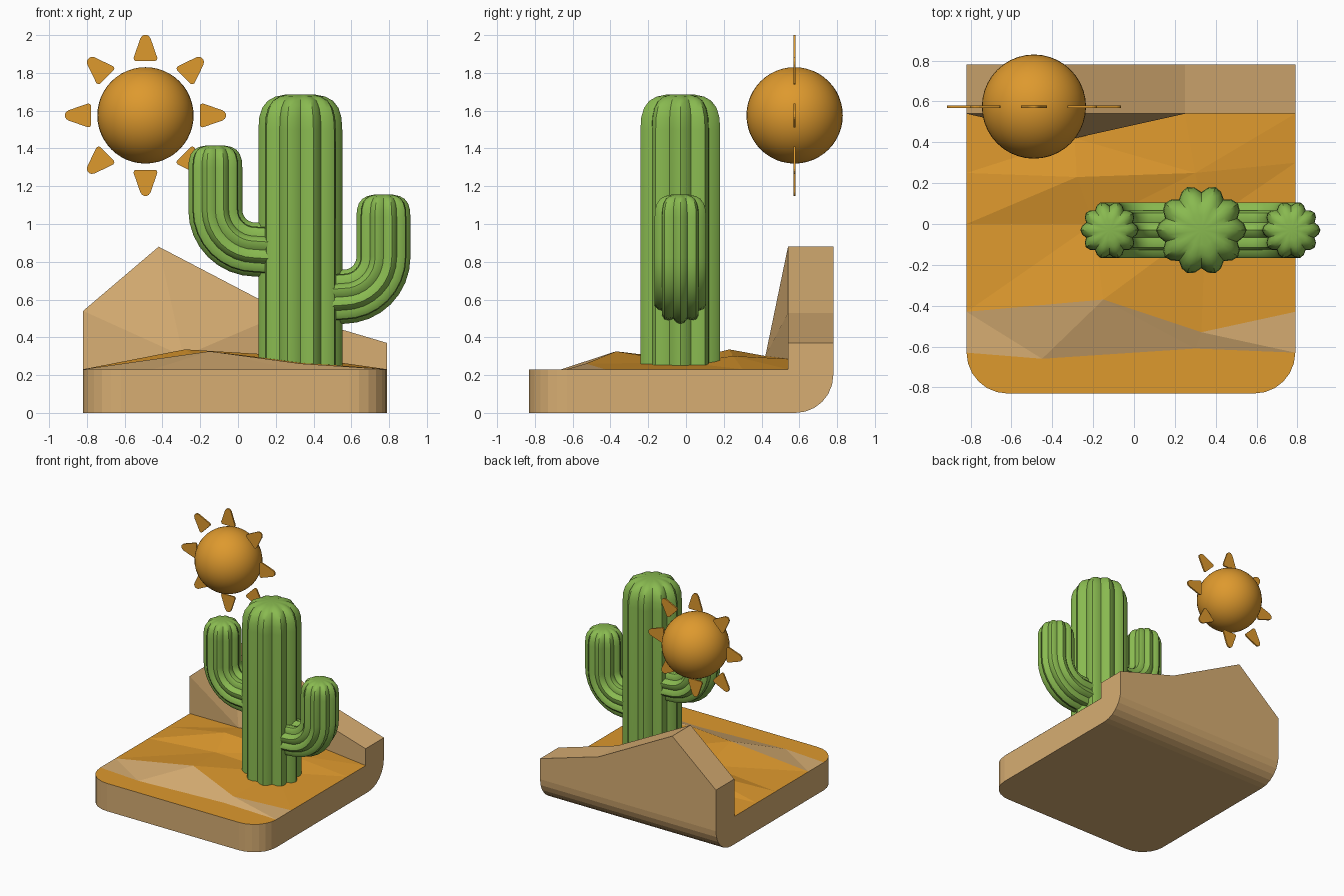
import bpy, bmesh, math
from mathutils import Vector

if "Cube" in bpy.data.objects:
    bpy.data.objects.remove(bpy.data.objects["Cube"])


def material(name, rgb):
    m = bpy.data.materials.new(name)
    m.diffuse_color = (*rgb, 1)
    m.use_nodes = True
    m.node_tree.nodes["Principled BSDF"].inputs["Base Color"].default_value = m.diffuse_color
    return m


TAN = material("tan", (0.68, 0.42, 0.17))
ORANGE = material("orange", (0.73, 0.32, 0.027))
GREEN = material("green", (0.25, 0.49, 0.08))


def finish(name, bm, mats, smooth=None, recalc=True):
    if recalc:
        bmesh.ops.recalc_face_normals(bm, faces=bm.faces)
    me = bpy.data.meshes.new(name)
    bm.to_mesh(me)
    bm.free()
    for m in mats:
        me.materials.append(m)
    ob = bpy.data.objects.new(name, me)
    bpy.context.collection.objects.link(ob)
    if smooth:
        bpy.ops.object.select_all(action='DESELECT')
        ob.select_set(True)
        bpy.context.view_layer.objects.active = ob
        bpy.ops.object.shade_smooth_by_angle(angle=math.radians(smooth))
    return ob


X0, X1, Y0, Y1, RIM, WALL = -0.82, 0.79, -0.83, 0.78, 0.23, 0.54

# Base slab: rounded front corners and rounded lower back edge
bm = bmesh.new()
bmesh.ops.create_cube(bm, size=1)
for v in bm.verts:
    v.co = (X1 if v.co.x > 0 else X0, Y1 if v.co.y > 0 else Y0, RIM if v.co.z > 0 else 0)
edges = []
for e in bm.edges:
    a, b = (v.co for v in e.verts)
    front_corner = abs(a.z - b.z) > 0.1 and a.y < 0
    back_bottom = abs(a.x - b.x) > 0.1 and a.y > 0 and a.z < 0.1
    if front_corner or back_bottom:
        edges.append(e)
bmesh.ops.bevel(bm, geom=edges, offset=0.2, segments=6, profile=0.5, affect='EDGES')
bm.normal_update()
for f in bm.faces:
    f.material_index = 1 if f.normal.z > 0.9 else 0
finish("base", bm, [TAN, ORANGE])

# Mountain wall at the back, folded forward at its foot
bm = bmesh.new()
ridge = [(X0, 0.54), (-0.42, 0.88), (0.25, 0.53), (X1, 0.37)]
top_f = [bm.verts.new((x, WALL, z)) for x, z in ridge]
top_b = [bm.verts.new((x, Y1, z)) for x, z in ridge]
foot = [bm.verts.new(p) for p in ((X0, WALL, RIM), (-0.29, 0.42, 0.30),
                                  (0.25, WALL, 0.285), (X1, WALL, RIM))]
back = [bm.verts.new((x, Y1, RIM - 0.02)) for x in (X0, X1)]
bm.faces.new((foot[0], foot[1], top_f[0]))
bm.faces.new((foot[1], top_f[1], top_f[0]))
bm.faces.new((foot[1], top_f[2], top_f[1]))
bm.faces.new((foot[1], foot[2], top_f[2]))
bm.faces.new((foot[2], foot[3], top_f[3], top_f[2]))
for i in range(3):
    bm.faces.new((top_f[i], top_f[i + 1], top_b[i + 1], top_b[i]))
bm.faces.new((foot[0], top_f[0], top_b[0], back[0]))
bm.faces.new((foot[3], back[1], top_b[3], top_f[3]))
bm.faces.new(back[::-1] + top_b)
finish("mountain_wall", bm, [TAN])

# Sand dunes: first strip is the tan slope, the rest is orange
rows = [
    [(X0, -0.63, RIM), (-0.45, -0.66, RIM), (0.30, -0.61, RIM), (X1, -0.63, RIM)],
    [(X0, -0.43, RIM), (-0.15, -0.37, 0.325), (0.33, -0.53, 0.26), (X1, -0.43, RIM)],
    [(X0, 0.00, RIM), (-0.20, 0.00, 0.28), (0.35, 0.00, 0.265), (X1, 0.00, RIM)],
    [(X0, 0.25, RIM), (-0.28, 0.23, 0.335), (0.30, 0.25, 0.30), (X1, 0.30, RIM)],
    [(X0, WALL, RIM), (-0.29, 0.42, 0.30), (0.25, WALL, 0.285), (X1, WALL, RIM)],
]
bm = bmesh.new()
grid = [[bm.verts.new((x, y, z + 0.001)) for x, y, z in r] for r in rows]
for j in range(4):
    for i in range(3):
        f = bm.faces.new((grid[j][i], grid[j][i + 1], grid[j + 1][i + 1], grid[j + 1][i]))
        f.material_index = 0 if j == 0 else 1
bmesh.ops.triangulate(bm, faces=bm.faces)
finish("sand_dunes", bm, [TAN, ORANGE], recalc=False)

# Fluted cactus limbs swept along a path in the xz plane
LOBES = 10
FLUTE = (0.84, 0.95, 1.0, 0.95)
DOME = [(0.0, 1.0), (0.35, 0.98), (0.62, 0.91), (0.82, 0.78), (0.94, 0.60), (1.0, 0.36)]


def limb(name, path, radius, dome_height):
    """path: (x, z) centre points; the last one is the start of the dome."""
    bm = bmesh.new()
    y = -0.03
    stations = []
    for i, p in enumerate(path):
        a, b = path[max(i - 1, 0)], path[min(i + 1, len(path) - 1)]
        t = Vector((b[0] - a[0], 0, b[1] - a[1])).normalized()
        stations.append((Vector((p[0], y, p[1])), t, radius))
    end = Vector((path[-1][0], y, path[-1][1]))
    up = Vector((0, 0, 1))
    stations[-1] = (end, up, radius)
    stations += [(end + up * h * dome_height, up, radius * s) for h, s in DOME[1:]]
    rings = []
    n = LOBES * len(FLUTE)
    for c, t, r in stations:
        side = Vector((t.z, 0, -t.x))
        ring = []
        for k in range(n):
            ang = 2 * math.pi * (k - 2) / n
            rr = r * FLUTE[k % 4]
            ring.append(bm.verts.new(c + side * rr * math.cos(ang)
                                     + Vector((0, rr * math.sin(ang), 0))))
        rings.append(ring)
    for a, b in zip(rings, rings[1:]):
        for k in range(n):
            m = (k + 1) % n
            bm.faces.new((a[k], a[m], b[m], b[k]))
    tip = bm.verts.new(end + up * dome_height)
    for k in range(n):
        bm.faces.new((rings[-1][k], rings[-1][(k + 1) % n], tip))
    bm.faces.new(rings[0][::-1])
    finish(name, bm, [GREEN], smooth=32)


def arm(name, x_end, z_low, z_top):
    s = 1 if x_end > 0.33 else -1
    bend = 0.21
    path = [(0.33 + s * 0.08, z_low - 0.01), (x_end - s * bend, z_low)]
    for i in range(1, 9):
        a = math.pi / 2 * i / 8
        path.append((x_end - s * bend * (1 - math.sin(a)), z_low + bend * (1 - math.cos(a))))
    limb(name, path + [(x_end, z_top - 0.12)], 0.143, 0.12)


limb("cactus_trunk", [(0.33, 0.22), (0.33, 1.50)], 0.222, 0.185)
arm("cactus_left_arm", -0.12, 0.865, 1.415)
arm("cactus_right_arm", 0.77, 0.615, 1.155)

# Sun ball
SUN = Vector((-0.49, 0.575, 1.575))
bm = bmesh.new()
bmesh.ops.create_uvsphere(bm, u_segments=40, v_segments=24, radius=0.255)
bmesh.ops.translate(bm, verts=bm.verts, vec=SUN)
finish("sun", bm, [ORANGE], smooth=40)

# Eight thin sun rays with rounded corners (half outline: sideways, outward)
half = [(0.052, 0.288), (0.060, 0.293), (0.063, 0.304), (0.027, 0.408), (0.018, 0.420), (0.008, 0.426)]
outline = half + [(-u, v) for u, v in reversed(half)]
bm = bmesh.new()
for i in range(8):
    a = math.pi / 4 * i
    c, s = math.cos(a), math.sin(a)
    sides = []
    for d in (-0.006, 0.006):
        sides.append([bm.verts.new(SUN + Vector((u * c + v * s, d, v * c - u * s)))
                      for u, v in outline])
    bm.faces.new(sides[0])
    bm.faces.new(sides[1][::-1])
    for k in range(len(outline)):
        m = (k + 1) % len(outline)
        bm.faces.new((sides[0][k], sides[1][k], sides[1][m], sides[0][m]))
finish("sun_rays", bm, [ORANGE])
